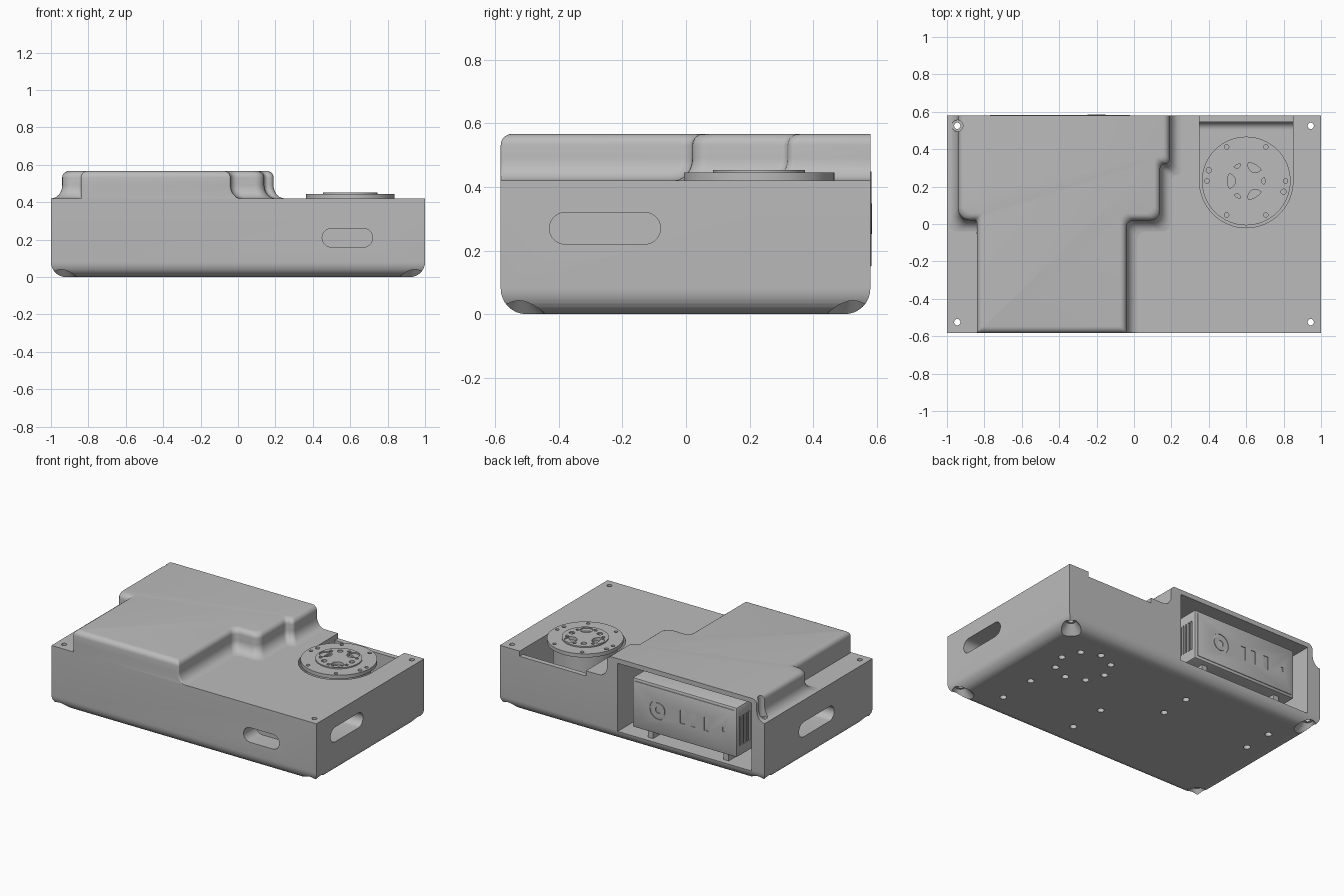
import bpy, bmesh, math
from mathutils import Vector, Matrix

cube = bpy.data.objects.get("Cube")
if cube:
    bpy.data.objects.remove(cube, do_unlink=True)

grey = bpy.data.materials.new("plain_grey")
grey.use_nodes = True
grey.diffuse_color = (0.5, 0.5, 0.5, 1)
grey.node_tree.nodes["Principled BSDF"].inputs["Base Color"].default_value = (0.5, 0.5, 0.5, 1)


def finish(bm, name):
    bmesh.ops.recalc_face_normals(bm, faces=bm.faces)
    mesh = bpy.data.meshes.new(name)
    bm.to_mesh(mesh)
    bm.free()
    mesh.materials.append(grey)
    ob = bpy.data.objects.new(name, mesh)
    bpy.context.collection.objects.link(ob)
    return ob


def box(name, x, y, z, bevel=0.0, bottom_only=False, segments=2):
    bm = bmesh.new()
    bmesh.ops.create_cube(bm, size=1)
    for v in bm.verts:
        v.co = [lo + (c + 0.5) * (hi - lo) for c, (lo, hi) in zip(v.co, (x, y, z))]
    if bevel:
        edges = [e for e in bm.edges
                 if not bottom_only or all(v.co.z < z[0] + 0.001 for v in e.verts)]
        bmesh.ops.bevel(bm, geom=edges, offset=bevel, segments=segments,
                        profile=0.5, affect='EDGES')
    return finish(bm, name)


def cyl(name, x, y, z0, z1, r, r2=None, n=32):
    bm = bmesh.new()
    bmesh.ops.create_cone(bm, cap_ends=True, segments=n, radius1=r,
                          radius2=r if r2 is None else r2, depth=z1 - z0,
                          matrix=Matrix.Translation((x, y, (z0 + z1) / 2)))
    return finish(bm, name)


def prism(name, pts, axis, lo, hi):
    """Extrude a 2D profile along the x, y or z axis."""
    def place(a, b, c):
        return {'x': (c, a, b), 'y': (a, c, b), 'z': (a, b, c)}[axis]
    bm = bmesh.new()
    face = bm.faces.new([bm.verts.new(place(a, b, lo)) for a, b in pts])
    out = bmesh.ops.extrude_face_region(bm, geom=[face])
    move = Vector(place(0, 0, hi - lo))
    bmesh.ops.translate(bm, vec=move, verts=[v for v in out["geom"] if isinstance(v, bmesh.types.BMVert)])
    return finish(bm, name)


def arc(cx, cy, r, start, end, n=12):
    steps = [math.radians(start + (end - start) * i / n) for i in range(n + 1)]
    return [(cx + r * math.cos(t), cy + r * math.sin(t)) for t in steps]


def capsule(a0, a1, b0, b1):
    r, mid = (b1 - b0) / 2, (b0 + b1) / 2
    return arc(a1 - r, mid, r, -90, 90) + arc(a0 + r, mid, r, 90, 270)


def activate(ob):
    bpy.ops.object.select_all(action='DESELECT')
    ob.select_set(True)
    bpy.context.view_layer.objects.active = ob


def carve(ob, cutters):
    activate(ob)
    for c in cutters:
        c.hide_render = True
        m = ob.modifiers.new("cut", 'BOOLEAN')
        m.operation, m.solver, m.object = 'DIFFERENCE', 'EXACT', c
        bpy.ops.object.modifier_apply(modifier=m.name)
    for c in cutters:
        bpy.data.objects.remove(c, do_unlink=True)


BACK, FRONT, DECK = 0.58, -0.583, 0.42
MX, MY = 0.6, 0.23  # turntable centre


# Raised cover: rounded outline swept up a flared and filleted edge profile
def cover_ring(d):
    # corner x, y, radius, and flags for the following edge (flares out, rounds in)
    corners = [(-0.94, BACK, 0, 1, 1), (-0.94, 0.02, 0.06, 1, 1), (-0.84, 0.02, 0.015, 0, 1),
               (-0.84, FRONT, 0.01, 0, 1), (-0.04, FRONT, 0.01, 1, 1), (-0.04, 0.02, 0.04, 1, 1),
               (0.14, 0.02, 0.05, 1, 1), (0.14, 0.32, 0.022, 1, 1), (0.19, 0.32, 0.025, 1, 1),
               (0.19, BACK, 0, 0, 0)]
    count, moved = len(corners), []
    for i, (x, y, r, out, inn) in enumerate(corners):
        p = Vector((x, y))
        before = corners[i - 1]
        for a, b, flags in ((before, corners[i], before[3:]), (corners[i], corners[(i + 1) % count], (out, inn))):
            t = Vector((b[0] - a[0], b[1] - a[1])).normalized()
            p += Vector((t.y, -t.x)) * d * (flags[0] if d > 0 else flags[1])
        moved.append((p, r))
    ring = []
    for i, (p, r) in enumerate(moved):
        if not r:
            ring.append(p)
            continue
        u = (moved[i - 1][0] - p).normalized()
        v = (moved[(i + 1) % count][0] - p).normalized()
        for k in range(7):
            t = math.radians(15 * k)
            ring.append(p + u * r * (1 - math.sin(t)) + v * r * (1 - math.cos(t)))
    return ring


levels = [(0.06 * (1 - math.sin(t)), DECK + 0.07 * (1 - math.cos(t)))
          for t in [math.radians(15 * k) for k in range(7)]]
levels += [(-0.035 * (1 - math.cos(t)), 0.532 + 0.035 * math.sin(t))
           for t in [math.radians(18 * k) for k in range(6)]]
bm = bmesh.new()
rings = [[bm.verts.new((p.x, p.y, z)) for p in cover_ring(d)] for d, z in levels]
for low, high in zip(rings, rings[1:]):
    for i in range(len(low)):
        j = (i + 1) % len(low)
        bm.faces.new((low[i], low[j], high[j], high[i]))
bm.faces.new(rings[0])
bm.faces.new(rings[-1])
cover = finish(bm, "raised_cover")


def bay_cutter():
    return box("bay_cutter", (-0.9, 0.11), (0.09, 0.7), (0.07, 0.535))


carve(cover, [bay_cutter(), cyl("boss_cutter", -0.945, 0.525, 0.4, 0.7, 0.03)])

# Main case with rounded underside
case = box("case", (-1, 1), (FRONT, BACK), (0, DECK), 0.08, True, 8)
cutters = [bay_cutter()]
well = arc(MX, MY, 0.25, 180, 360, 32) + [(0.85, 0.545), (0.35, 0.545)]
cutters.append(prism("well_cutter", well, 'z', 0.1, 0.6))
cutters.append(box("ledge_cutter", (0.35, 0.85), (0.5, 0.7), (0.385, 0.6)))

# Grip slots
cutters.append(prism("front_slot", capsule(0.45, 0.72, 0.16, 0.26), 'y', -0.7, -0.45))
cutters.append(prism("left_slot", capsule(-0.43, -0.08, 0.22, 0.32), 'x', 0.87, 1.1))
cutters.append(prism("right_slot", capsule(-0.17, 0.21, 0.17, 0.27), 'x', -1.1, -0.85))

# Corner screw holes with countersinks
for sx in (-1, 1):
    for sy in (-1, 1):
        x, y = 0.945 * sx, 0.525 * sy
        cutters.append(cyl("screw_hole", x, y, -0.1, 0.6, 0.017, n=16))
        cutters.append(cyl("countersink", x, y, -0.01, 0.06, 0.09, 0.03))

# Fixing holes in the underside
spots = [(MX + 0.17 * math.cos(k * math.pi / 4), MY + 0.17 * math.sin(k * math.pi / 4)) for k in range(8)]
spots += [(x, y) for x in (0.73, 0.17) for y in (-0.375, -0.115)]
spots += [(x, y) for x in (-0.145, -0.805) for y in (0.115, 0.32)]
for x, y in spots:
    cutters.append(cyl("fixing_hole", x, y, -0.02, 0.045, 0.022, n=16))
carve(case, cutters)

fillet = arc(0.505, 0.14, 0.04, 270, 360, 8) + [(0.546, 0.14), (0.546, 0.099), (0.505, 0.099)]
well_fillet = prism("well_fillet", fillet, 'x', 0.35, 0.85)

# Turntable motor
motor = cyl("motor_body", MX, MY, 0.1, 0.425, 0.2, n=64)
flange = cyl("motor_flange", MX, MY, DECK, 0.445, 0.237, n=64)
hub = cyl("motor_hub", MX, MY, 0.43, 0.453, 0.145, n=64)


def holes(radius, angles, r, z):
    return [cyl("hole", MX + radius * math.cos(math.radians(a)), MY + radius * math.sin(math.radians(a)),
                z, 0.6, r, n=16) for a in angles]


carve(flange, holes(0.21, range(0, 360, 60), 0.012, 0.425)
      + holes(0.208, (164, -16), 0.014, 0.425)
      + [cyl("hub_seat", MX, MY, 0.431, 0.6, 0.1)])
carve(hub, holes(0.098, (60, 180, 300), 0.04, 0.432)
      + holes(0.1, (0, 120, 240), 0.018, 0.432)
      + holes(0.113, range(30, 390, 60), 0.011, 0.432))

# Control unit in the rear bay
unit = box("control_unit", (-0.79, 0), (0.12, 0.58), (0.13, 0.47), 0.012)
panel = box("control_panel", (-0.77, -0.02), (0.57, 0.584), (0.15, 0.45), 0.004)
parts = [unit, panel]
for x in (-0.7, -0.13):
    parts.append(box("support_rail", (x, x + 0.04), (0.14, 0.54), (0.07, 0.135)))
marks = [box("port", (x, x + 0.035), (0.57, 0.6), (0.255, 0.345)) for x in (-0.4, -0.48, -0.58)]
marks.append(box("button", (-0.7, -0.685), (0.57, 0.6), (0.285, 0.315)))
ring = arc(-0.2, 0.3, 0.065, 0, 345, 23)
marks.append(prism("dial_recess", ring, 'y', 0.577, 0.6))
carve(panel, marks)
parts.append(prism("dial", arc(-0.2, 0.3, 0.048, 0, 345, 23), 'y', 0.57, 0.585))
carve(parts[-1], [prism("dial_centre", arc(-0.2, 0.3, 0.022, 0, 345, 23), 'y', 0.58, 0.6)])

# Side vents of the control unit
vents = []
for lo, hi in ((-0.82, -0.775), (-0.015, 0.03)):
    for k in range(5):
        y = 0.44 + 0.025 * k
        vents.append(box("vent", (lo, hi), (y, y + 0.012), (0.2, 0.4)))
carve(unit, vents)

for ob in [cover, case, well_fillet, motor, flange, hub] + parts:
    activate(ob)
    bpy.ops.object.shade_smooth_by_angle(angle=math.radians(32))
